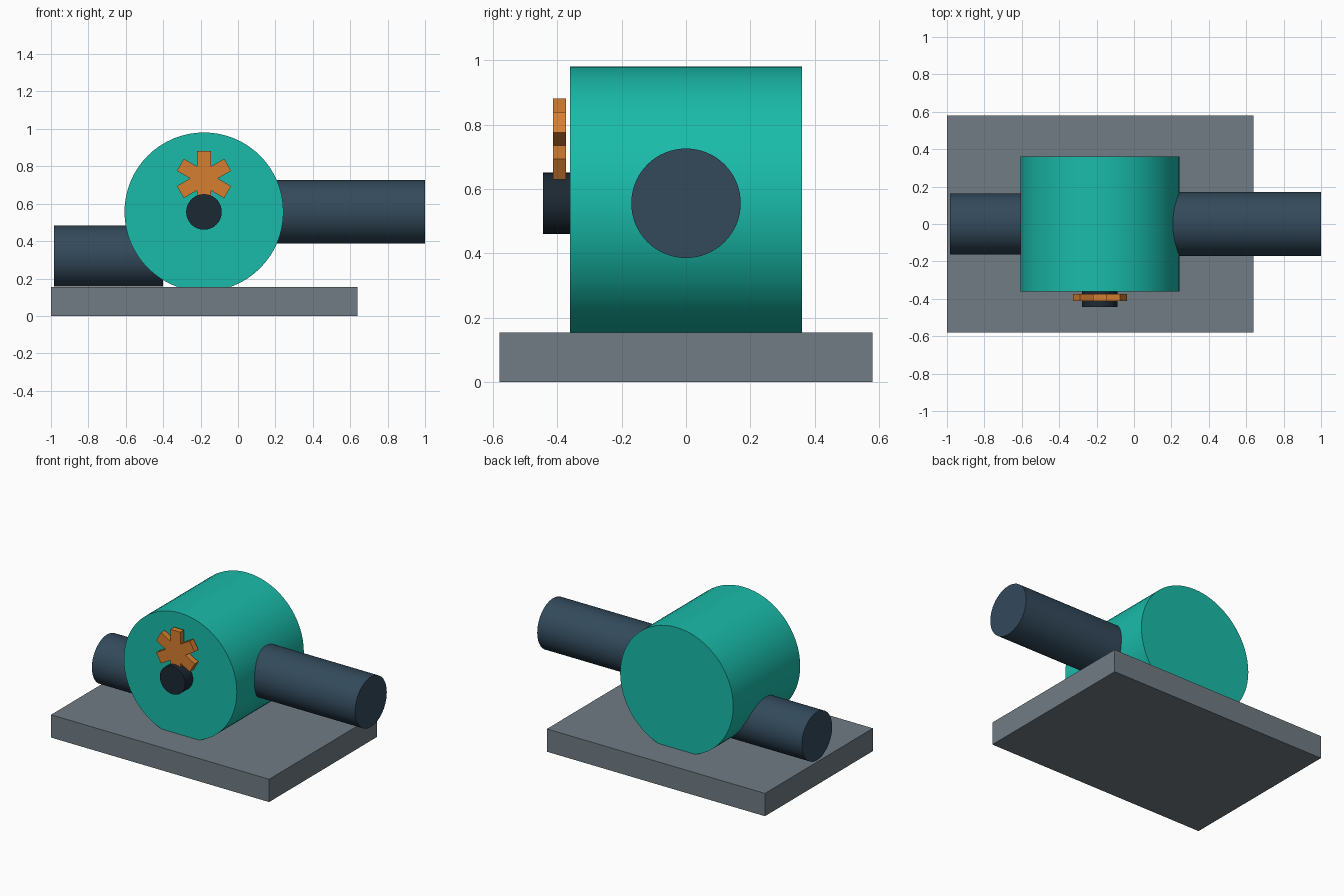
import bpy, bmesh
from math import pi, radians
from mathutils import Matrix, Vector

if "Cube" in bpy.data.objects:
    bpy.data.objects.remove(bpy.data.objects["Cube"])


def material(name, rgb):
    m = bpy.data.materials.new(name)
    m.diffuse_color = (*rgb, 1)
    m.use_nodes = True
    m.node_tree.nodes["Principled BSDF"].inputs["Base Color"].default_value = m.diffuse_color
    return m


TEAL = material("teal", (0.01, 0.50, 0.40))
NAVY = material("navy", (0.033, 0.068, 0.105))
BLACK = material("near_black", (0.012, 0.022, 0.033))
ORANGE = material("orange", (0.68, 0.21, 0.03))
SLATE = material("slate", (0.16, 0.20, 0.23))


def box(name, lo, hi, mat):
    lo, hi = Vector(lo), Vector(hi)
    bpy.ops.mesh.primitive_cube_add(size=1, location=(lo + hi) / 2)
    ob = bpy.context.object
    ob.name = name
    ob.scale = hi - lo
    bpy.ops.object.transform_apply(location=False, rotation=False, scale=True)
    ob.data.materials.append(mat)


def cylinder(name, start, end, radius, mat, sides=64):
    a, b = Vector(start), Vector(end)
    d = b - a
    bpy.ops.mesh.primitive_cylinder_add(
        vertices=sides, radius=radius, depth=d.length, location=(a + b) / 2,
        rotation=d.to_track_quat('Z', 'Y').to_euler())
    ob = bpy.context.object
    ob.name = name
    ob.data.materials.append(mat)
    bpy.ops.object.shade_smooth_by_angle(angle=radians(30))


CX, CZ = -0.182, 0.556  # drum axis

# Mounting plate
box("base_plate", (-1, -0.58, 0), (0.64, 0.58, 0.155), SLATE)

# Pump drum, with its underside sunk into the plate
cylinder("pump_housing", (CX, -0.36, CZ), (CX, 0.36, CZ), 0.425, TEAL)

# Low inlet on the left, higher outlet on the right
cylinder("inlet_pipe", (-0.985, 0, 0.32), (-0.40, 0, 0.32), 0.163, NAVY)
cylinder("outlet_pipe", (0.05, 0, CZ), (1, 0, CZ), 0.17, NAVY)

# Stub shaft on the front face
cylinder("drive_shaft", (CX, -0.444, CZ), (CX, -0.34, CZ), 0.095, BLACK)

# Six-armed impeller, one outline around the arms, extruded in depth
ARM, HALF, DEPTH = 0.146, 0.037, 0.04
bm = bmesh.new()
outline = []
for i in range(6):
    turn = Matrix.Rotation(i * pi / 3, 3, 'Y')
    root = HALF * 3 ** 0.5  # where neighbouring arms meet
    for x, z in ((-HALF, root), (-HALF, ARM), (HALF, ARM)):
        outline.append(bm.verts.new(turn @ Vector((x, -DEPTH / 2, z))))
face = bm.faces.new(outline)
ext = bmesh.ops.extrude_face_region(bm, geom=[face], use_keep_orig=True)
moved = [v for v in ext["geom"] if isinstance(v, bmesh.types.BMVert)]
bmesh.ops.translate(bm, verts=moved, vec=(0, DEPTH, 0))
bmesh.ops.recalc_face_normals(bm, faces=bm.faces[:])
mesh = bpy.data.meshes.new("impeller")
bm.to_mesh(mesh)
bm.free()
mesh.materials.append(ORANGE)
impeller = bpy.data.objects.new("impeller", mesh)
impeller.location = (CX, -0.393, 0.735)
bpy.context.collection.objects.link(impeller)
